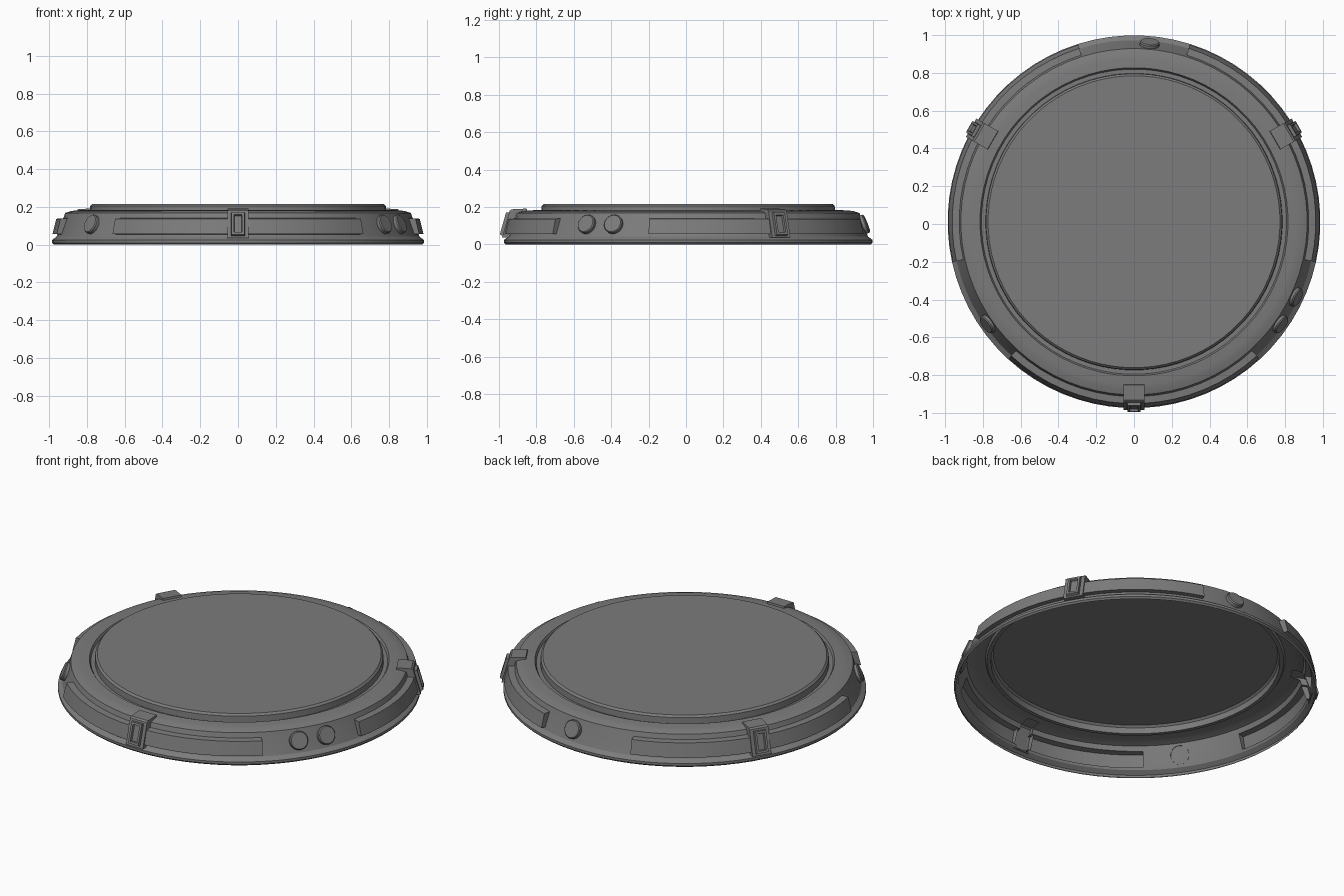
import bpy, bmesh, math
from mathutils import Matrix, Vector

if "Cube" in bpy.data.objects:
    bpy.data.objects.remove(bpy.data.objects["Cube"])

CY = 0.012            # centre of the round body in y
STEP = 5
CLAMPS = (30, 150, 270)
BUTTONS = (85, 215, 325, 335)

mat = bpy.data.materials.new("dark_gray")
mat.diffuse_color = (0.2, 0.2, 0.2, 1)
mat.use_nodes = True
mat.node_tree.nodes["Principled BSDF"].inputs["Base Color"].default_value = mat.diffuse_color


def polar(r, deg, z):
    a = math.radians(deg)
    return Vector((r * math.cos(a), CY + r * math.sin(a), z))


def finish(bm, name, angle=25):
    bmesh.ops.recalc_face_normals(bm, faces=bm.faces)
    me = bpy.data.meshes.new(name)
    bm.to_mesh(me)
    bm.free()
    ob = bpy.data.objects.new(name, me)
    bpy.context.collection.objects.link(ob)
    me.materials.append(mat)
    bpy.ops.object.select_all(action='DESELECT')
    ob.select_set(True)
    bpy.context.view_layer.objects.active = ob
    bpy.ops.object.shade_smooth_by_angle(angle=math.radians(angle))
    return ob


def revolve(bm, profile, angles, closed, keep=lambda mid, band: True):
    cols = [[bm.verts.new(polar(r, a, z)) for r, z in profile] for a in angles]
    for i in range(len(cols) if closed else len(cols) - 1):
        j = (i + 1) % len(cols)
        for b in range(len(profile) - 1):
            if keep(angles[i] + STEP / 2, b):
                bm.faces.new((cols[i][b], cols[j][b], cols[j][b + 1], cols[i][b + 1]))
    return cols


def offset(mid):
    # angular distance to the nearest clamp
    return min(abs((mid - c + 180) % 360 - 180) for c in CLAMPS)


# hollow body: flange, sloped wall with openings, bezel, groove, raised disc
shell = [(0.977, 0), (0.987, 0.01), (0.987, 0.024), (0.962, 0.042), (0.957, 0.055),
         (0.926, 0.14), (0.917, 0.168), (0.885, 0.178), (0.863, 0.181), (0.816, 0.184),
         (0.808, 0.17), (0.786, 0.17), (0.784, 0.205), (0.773, 0.216)]


def keep_shell(mid, band):
    if band == 4 and offset(mid) < 42.5:
        return False
    return not (3 <= band <= 7 and offset(mid) < 2.5)


bm = bmesh.new()
cols = revolve(bm, shell, [2.5 + STEP * i for i in range(72)], True, keep_shell)
bm.faces.new([c[-1] for c in cols])
finish(bm, "disc_body")

# raised side panels, open towards the inside
panel = [(0.926, 0.14), (0.963, 0.137), (0.983, 0.057), (0.957, 0.055)]
for n, c in enumerate(CLAMPS):
    bm = bmesh.new()
    angles = [c - 42.5 + STEP * i for i in range(18)]
    cols = revolve(bm, panel, angles, False, lambda mid, b: offset(mid) > 2)
    bm.faces.new(cols[0])
    bm.faces.new(cols[-1])
    finish(bm, f"side_panel_{n + 1}")

# clamps: strap bent over the rim plus a buckle frame
outer = [(0.862, 0.181), (0.864, 0.192), (0.945, 0.188), (0.955, 0.18), (0.996, 0.036), (0.966, 0.036)]
inner = [(0.957, 0.055), (0.926, 0.14), (0.917, 0.168), (0.885, 0.178)]
for n, c in enumerate(CLAMPS):
    turn = Matrix.Translation((0, CY, 0)) @ Matrix.Rotation(math.radians(c), 4, 'Z')
    bm = bmesh.new()
    sides = [[bm.verts.new((r, s * 0.056, z)) for r, z in outer + inner] for s in (-1, 1)]
    for s in sides:
        bm.faces.new(s)
    for i in range(len(outer) - 1):
        bm.faces.new((sides[0][i], sides[1][i], sides[1][i + 1], sides[0][i + 1]))
    bm.transform(turn)
    finish(bm, f"clamp_strap_{n + 1}")

    # buckle lies on the sloped strap face
    lean = math.atan2(0.041, 0.144)
    place = turn @ Matrix.Translation((0.9755, 0, 0.108)) @ Matrix.Rotation(-lean, 4, 'Y')
    bm = bmesh.new()
    loops = []
    for hy, hz, h in ((0.036, 0.064, 0), (0.034, 0.061, 0.016), (0.022, 0.048, 0.016), (0.019, 0.045, 0.003)):
        loops.append([bm.verts.new((h, y * hy, z * hz)) for y, z in ((-1, -1), (1, -1), (1, 1), (-1, 1))])
    for a, b in zip(loops, loops[1:]):
        for i in range(4):
            j = (i + 1) % 4
            bm.faces.new((a[i], a[j], b[j], b[i]))
    bm.faces.new(loops[-1])
    bm.transform(place)
    finish(bm, f"clamp_buckle_{n + 1}")

# round buttons in the gaps between panels
for n, a in enumerate(BUTTONS):
    bm = bmesh.new()
    rings = []
    for r, h in ((0.052, -0.004), (0.052, 0.016), (0.047, 0.022)):
        rings.append([bm.verts.new((h, r * math.cos(t * math.tau / 24), r * math.sin(t * math.tau / 24)))
                      for t in range(24)])
    for p, q in zip(rings, rings[1:]):
        for i in range(24):
            j = (i + 1) % 24
            bm.faces.new((p[i], p[j], q[j], q[i]))
    bm.faces.new(rings[-1])
    bm.transform(Matrix.Translation((0, CY, 0)) @ Matrix.Rotation(math.radians(a), 4, 'Z')
                 @ Matrix.Translation((0.938, 0, 0.105)) @ Matrix.Rotation(math.radians(-22), 4, 'Y'))
    finish(bm, f"button_{n + 1}")
